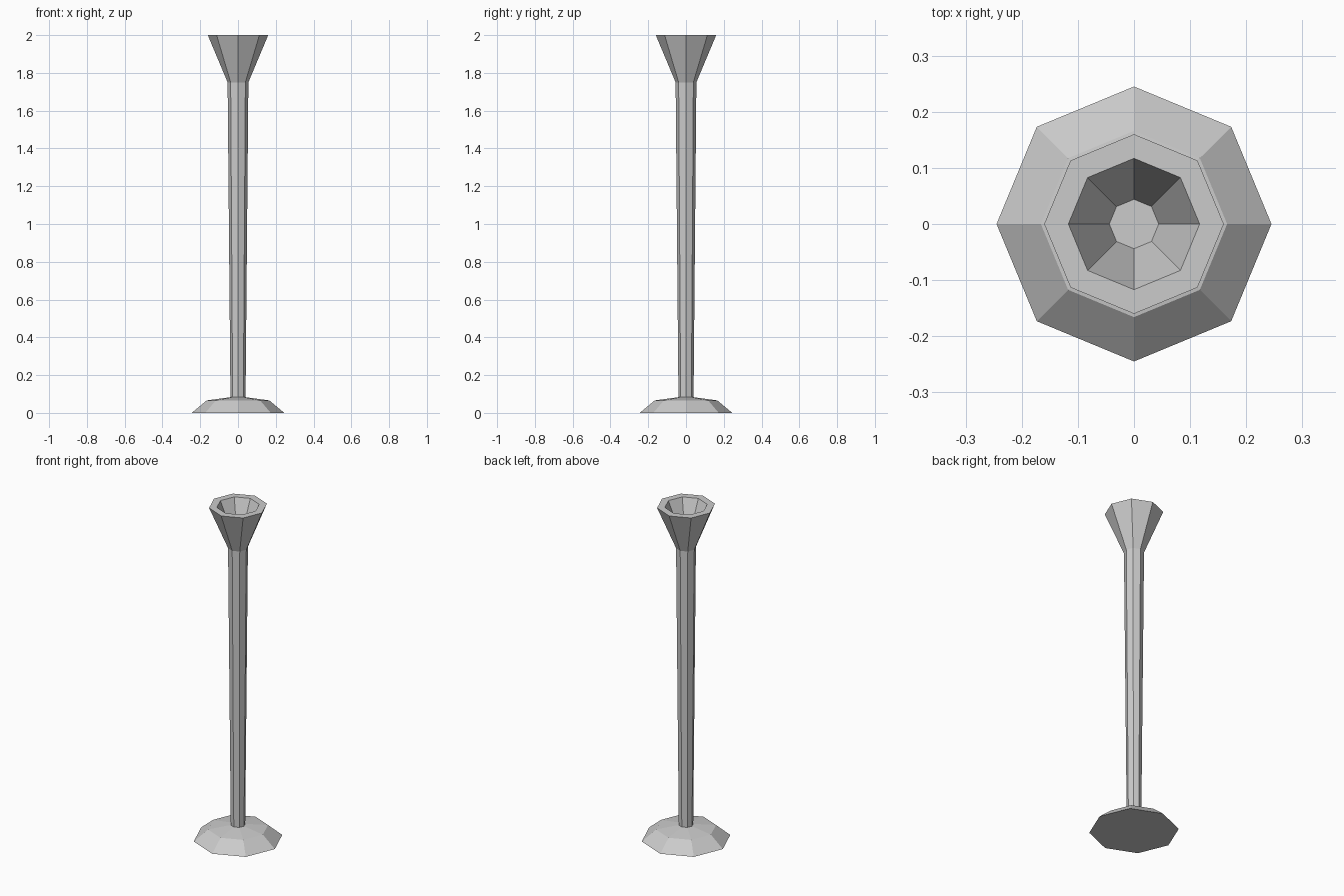
import bpy, bmesh
from math import cos, sin, pi

if "Cube" in bpy.data.objects:
    bpy.data.objects.remove(bpy.data.objects["Cube"])

SIDES = 8


def lathe(name, profile, cap_start=False, cap_end=False):
    """Revolve (radius, z) points into a faceted eight-sided part."""
    bm = bmesh.new()
    rings = [[bm.verts.new((r * cos(2 * pi * i / SIDES), r * sin(2 * pi * i / SIDES), z))
              for i in range(SIDES)] for r, z in profile]
    for a, b in zip(rings, rings[1:]):
        for i in range(SIDES):
            j = (i + 1) % SIDES
            bm.faces.new((a[i], a[j], b[j], b[i]))
    if cap_start:
        bm.faces.new(rings[0][::-1])
    if cap_end:
        bm.faces.new(rings[-1])
    mesh = bpy.data.meshes.new(name)
    bm.to_mesh(mesh)
    bm.free()
    obj = bpy.data.objects.new(name, mesh)
    bpy.context.collection.objects.link(obj)
    return obj


# Sloped foot with a shallow top, closed underneath
lathe("base", [(0.245, 0), (0.166, 0.066), (0.04, 0.083)], cap_start=True)

# Slender stem widening upward
lathe("stem", [(0.04, 0.083), (0.055, 1.75)])

# Flared cup with a flat rim and a hollow, flat-bottomed bowl
lathe("cup", [(0.055, 1.75), (0.16, 2.0), (0.117, 2.0), (0.044, 1.83)], cap_end=True)
